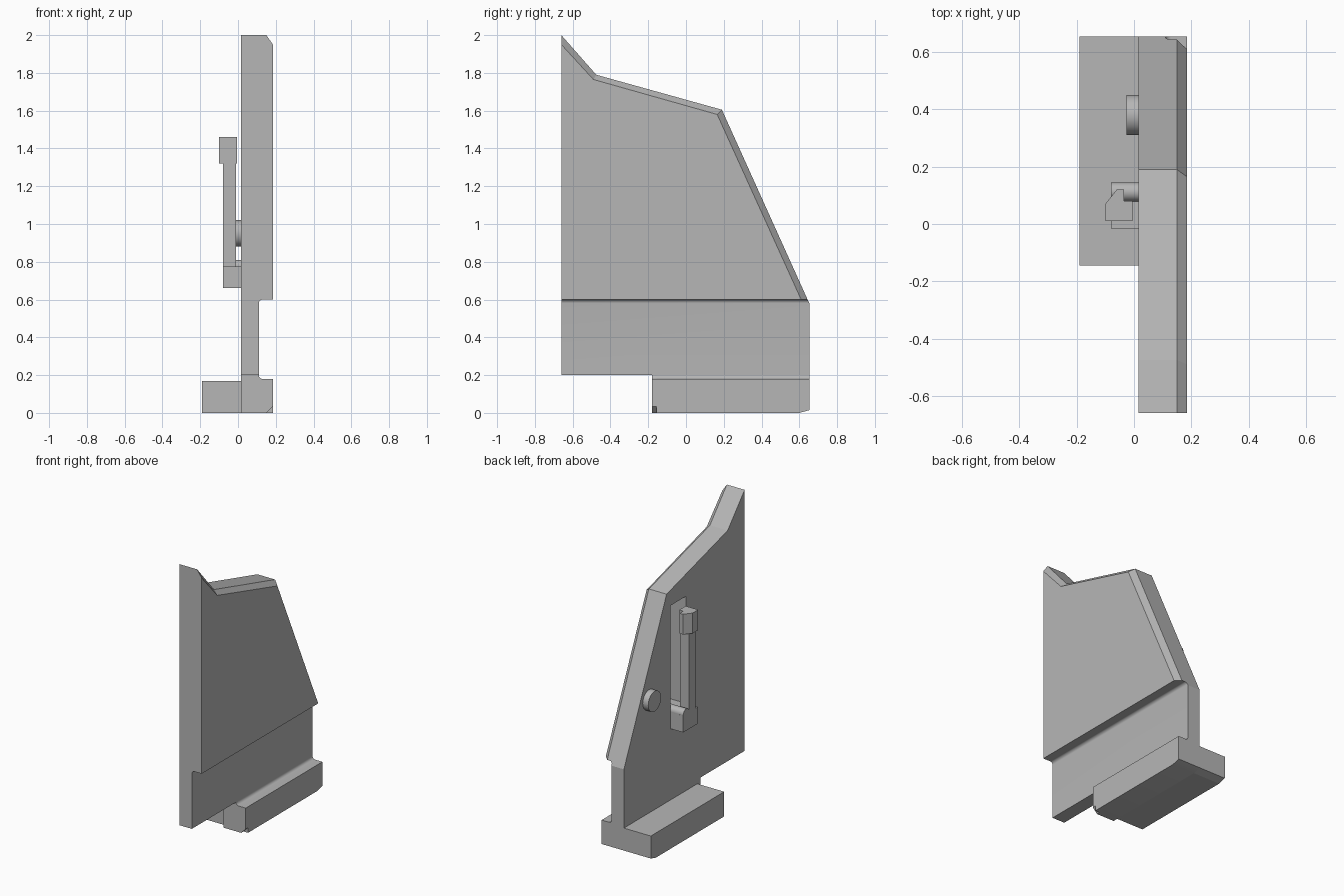
import bpy, bmesh, math
from mathutils import Matrix

cube = bpy.data.objects.get("Cube")
if cube:
    bpy.data.objects.remove(cube, do_unlink=True)

gray = bpy.data.materials.new("plain_gray")
gray.use_nodes = True
color = (0.47, 0.47, 0.47, 1)
gray.diffuse_color = color
gray.node_tree.nodes["Principled BSDF"].inputs["Base Color"].default_value = color


def finish(name, bm):
    bmesh.ops.recalc_face_normals(bm, faces=bm.faces)
    mesh = bpy.data.meshes.new(name)
    bm.to_mesh(mesh)
    bm.free()
    mesh.materials.append(gray)
    obj = bpy.data.objects.new(name, mesh)
    bpy.context.collection.objects.link(obj)
    return obj


def loft(name, axis, sections):
    """Join equal-length outlines placed along an axis: x takes (y, z), y takes (x, z), z takes (x, y)."""
    bm = bmesh.new()
    rings = []
    for pos, outline in sections:
        ring = []
        for point in outline:
            co = list(point)
            co.insert("xyz".index(axis), pos)
            ring.append(bm.verts.new(co))
        rings.append(ring)
    n = len(rings[0])
    for a, b in zip(rings, rings[1:]):
        for i in range(n):
            j = (i + 1) % n
            bm.faces.new((a[i], a[j], b[j], b[i]))
    bm.faces.new(rings[0])
    bm.faces.new(rings[-1])
    return finish(name, bm)


def extrude(name, axis, start, end, outline):
    return loft(name, axis, [(start, outline), (end, outline)])


def box(name, x0, x1, y0, y1, z0, z1):
    return extrude(name, "z", z0, z1, [(x0, y0), (x1, y0), (x1, y1), (x0, y1)])


def pin(name, x0, x1, y, z, radius):
    bm = bmesh.new()
    move = Matrix.Translation(((x0 + x1) / 2, y, z)) @ Matrix.Rotation(math.pi / 2, 4, "Y")
    bmesh.ops.create_cone(bm, cap_ends=True, segments=40, radius1=radius,
                          radius2=radius, depth=x1 - x0, matrix=move)
    return finish(name, bm)


def arc(cx, cz, radius, start, end, steps=6):
    angles = [math.radians(start + (end - start) * i / steps) for i in range(steps + 1)]
    return [(cx + radius * math.cos(a), cz + radius * math.sin(a)) for a in angles]


def cut(target, cutter):
    mod = target.modifiers.new("cut", "BOOLEAN")
    mod.operation = "DIFFERENCE"
    mod.solver = "EXACT"
    mod.object = cutter
    graph = bpy.context.evaluated_depsgraph_get()
    mesh = bpy.data.meshes.new_from_object(target.evaluated_get(graph))
    target.modifiers.clear()
    target.data = mesh
    bpy.data.objects.remove(cutter, do_unlink=True)


# Main plate with a chamfer along its sloping edge
outer = [(-0.66, 0.2), (0.655, 0.2), (0.655, 0.575), (0.19, 1.605), (-0.475, 1.79), (-0.66, 2.0)]
inner = [(-0.66, 0.2), (0.655, 0.2), (0.655, 0.5), (0.165, 1.58), (-0.49, 1.765), (-0.66, 1.95)]
plate = loft("main_plate", "x", [(0.015, outer), (0.15, outer), (0.185, inner)])

# Thinner lower web with a rounded inside corner
groove = [(0.11, 0.1), (0.3, 0.1), (0.3, 0.6)] + arc(0.13, 0.58, 0.02, 90, 180)
cut(plate, extrude("web_cutter", "y", -0.8, 0.8, groove))

# Deep slot behind the latch
cut(plate, box("slot_cutter", -0.1, 0.145, -0.02, 0.145, 0.66, 1.51))

# Foot: rail side with fillet, and wide ledge side, both with a raised rear toe
rail = [(0.015, 0), (0.185, 0), (0.185, 0.18)] + arc(0.13, 0.2, 0.02, 270, 180) + [(0.015, 0.2)]
ledge = [(-0.19, 0), (0.015, 0), (0.015, 0.17), (-0.19, 0.17)]
for name, start, outline in (("foot_rail", -0.155, rail), ("foot_ledge", -0.145, ledge)):
    toe = [(x, max(z, 0.015)) for x, z in outline]
    loft(name, "y", [(start, outline), (0.6, outline), (0.655, toe)])
tip = [(0.015, 0), (0.15, 0), (0.185, 0.035)] + rail[2:]
extrude("foot_tip", "y", -0.18, -0.155, tip)

# Latch: base block, stem, hooked head and hinge pin
box("latch_base", -0.08, 0.145, -0.015, 0.145, 0.66, 0.775)
box("latch_stem", -0.08, -0.01, 0.01, 0.08, 0.775, 1.33)
hook = [(-0.1, 0.01), (-0.005, 0.01), (-0.005, 0.08), (-0.035, 0.08),
        (-0.035, 0.12), (-0.06, 0.12), (-0.1, 0.07)]
extrude("latch_head", "z", 1.32, 1.46, hook)
pins = [pin("latch_pin", -0.08, 0.145, 0.112, 0.777, 0.033),
        pin("side_button", -0.027, 0.03, 0.38, 0.95, 0.07)]

# Smooth the round parts, keeping edges sharp
bpy.ops.object.select_all(action="DESELECT")
for obj in pins + [plate, bpy.data.objects["foot_rail"]]:
    obj.select_set(True)
    bpy.context.view_layer.objects.active = obj
bpy.ops.object.shade_smooth_by_angle(angle=math.radians(20))
